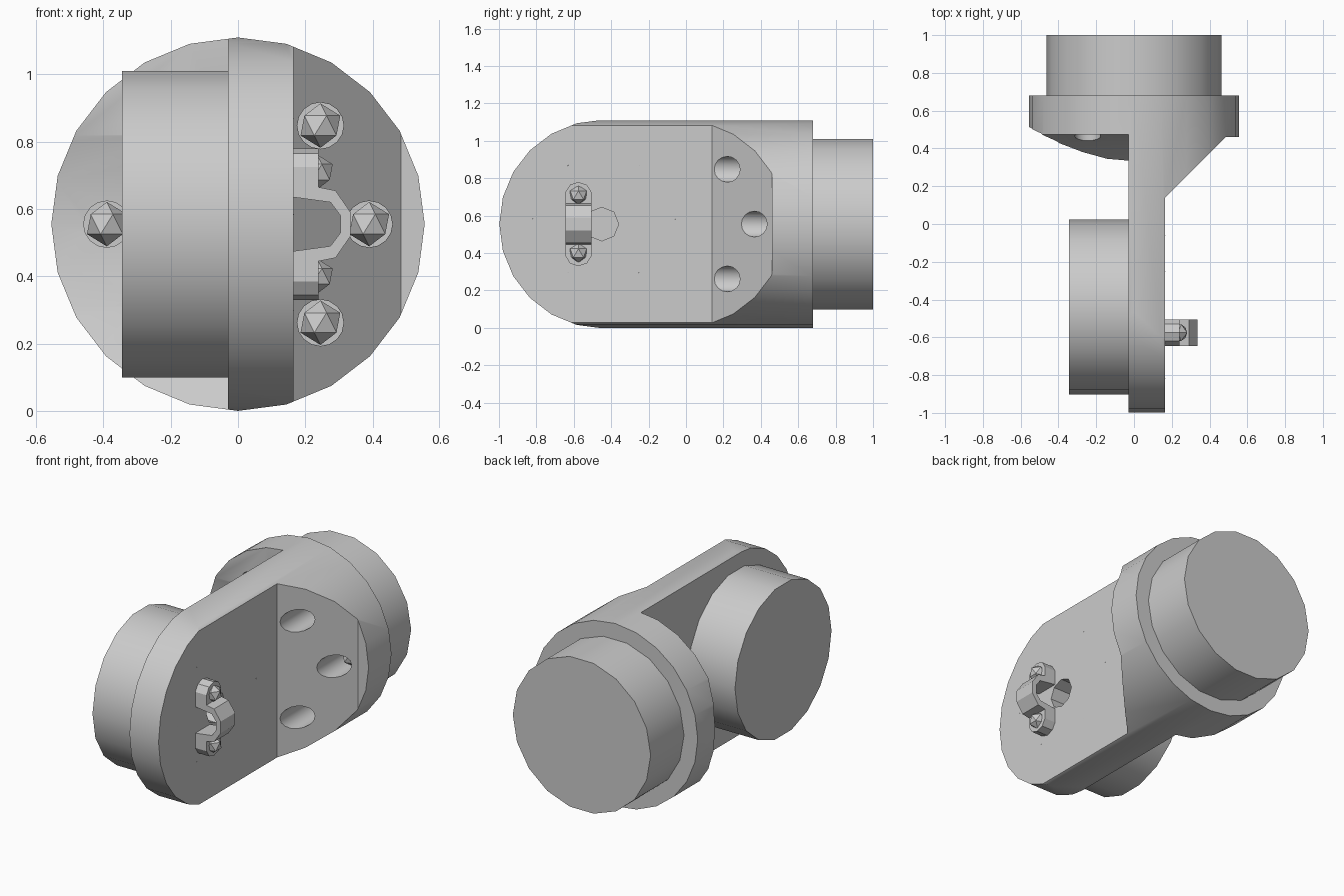
import bpy, bmesh, math
from mathutils import Matrix, Vector

if "Cube" in bpy.data.objects:
    bpy.data.objects.remove(bpy.data.objects["Cube"])

MID = 0.555      # height of both joint axes
PIVOT = -0.44    # y of the side joint axis
INNER, OUTER = -0.03, 0.165   # faces of the arm plate

grey = bpy.data.materials.new("light grey")
grey.use_nodes = True
colour = (0.6, 0.6, 0.6, 1)
grey.diffuse_color = colour
grey.node_tree.nodes["Principled BSDF"].inputs["Base Color"].default_value = colour


def finish(name, bm):
    bmesh.ops.recalc_face_normals(bm, faces=bm.faces)
    mesh = bpy.data.meshes.new(name)
    bm.to_mesh(mesh)
    bm.free()
    mesh.materials.append(grey)
    obj = bpy.data.objects.new(name, mesh)
    bpy.context.collection.objects.link(obj)
    return obj


def prism(name, points, offset):
    """Extrude a closed loop of 3D points along an offset."""
    bm = bmesh.new()
    face = bm.faces.new([bm.verts.new(p) for p in points])
    new = bmesh.ops.extrude_face_region(bm, geom=[face])["geom"]
    bmesh.ops.translate(bm, vec=offset, verts=[v for v in new if isinstance(v, bmesh.types.BMVert)])
    return finish(name, bm)


def rod(name, axis, start, end, a, b, radius, sides):
    """Cylinder along x (centred at y=a, z=b) or along y (centred at x=a, z=b)."""
    pts = []
    for i in range(sides):
        t = math.tau * i / sides
        u, z = a + radius * math.cos(t), b + radius * math.sin(t)
        pts.append((start, u, z) if axis == "x" else (u, start, z))
    step = end - start
    return prism(name, pts, (step, 0, 0) if axis == "x" else (0, step, 0))


def ball(name, centre, radius):
    bm = bmesh.new()
    bmesh.ops.create_icosphere(bm, subdivisions=1, radius=radius,
                               matrix=Matrix.Translation(Vector(centre)))
    return finish(name, bm)


def combine(obj, tool, operation="DIFFERENCE"):
    mod = obj.modifiers.new("cut", "BOOLEAN")
    mod.operation, mod.solver, mod.object = operation, "EXACT", tool
    bpy.context.view_layer.objects.active = obj
    bpy.ops.object.modifier_apply(modifier=mod.name)
    bpy.data.objects.remove(tool)


def smooth(obj):
    bpy.ops.object.select_all(action="DESELECT")
    obj.select_set(True)
    bpy.context.view_layer.objects.active = obj
    bpy.ops.object.shade_smooth_by_angle(angle=math.radians(25))


# Bracket: round bar with a rounded front end
bracket = rod("bracket", "y", -1.1, 0.68, 0, MID, 0.555, 24)
arc = [math.pi / 2 + math.pi * i / 12 for i in range(13)]
outline = [(-1, PIVOT + 0.558 * math.cos(t), MID + 0.558 * math.sin(t)) for t in arc]
outline += [(-1, 0.8, MID - 0.558), (-1, 0.8, MID + 0.558)]
combine(bracket, prism("end_shape", outline, (2, 0, 0)), "INTERSECT")

# Clearance on the side joint's half: round sweep plus an open upper part
combine(bracket, rod("sweep", "x", -1, INNER, PIVOT, MID, 0.953, 48))
slot = [(-1, -1.2, MID), (INNER, -1.2, MID), (INNER, 0.475, MID), (-1, 0.475, MID)]
combine(bracket, prism("slot", slot, (0, 0, 1)))

# Flat outer face with a sloped gusset up to the flange
slope = [(OUTER, -1.2), (OUTER, 0.14), (0.485, 0.46), (0.8, 0.46), (0.8, -1.2)]
combine(bracket, prism("gusset_cut", [(x, y, -0.5) for x, y in slope], (0, 0, 2.5)))

# Flange bolt holes, mirrored left and right, and the cable hole
bolts = [(s * x, MID + z) for s in (1, -1) for x, z in ((0.245, 0.293), (0.245, -0.293), (0.39, 0))]
for x, z in bolts:
    start = 0.1 if x > 0 else 0.2
    combine(bracket, rod("bolt_hole", "y", start, 0.6, x, z, 0.069, 16))
combine(bracket, rod("cable_hole", "x", 0.0, 0.4, -0.45, MID, 0.09, 8))
smooth(bracket)

for x, z in bolts:
    ball("flange_bolt", (x, 0.545, z), 0.066)

# Joint drums
smooth(rod("rear_drum", "y", 0.67, 1.0, 0, MID, 0.463, 18))
smooth(rod("side_drum", "x", -0.345, INNER + 0.01, PIVOT, MID, 0.463, 18))

# Bolt tips just breaking through the arm plate
for i in range(6):
    t = math.tau * i / 6
    ball("arm_bolt", (OUTER - 0.058, PIVOT + 0.38 * math.cos(t), MID + 0.33 * math.sin(t)), 0.066)

# Cable clip: an arch between two round-ended feet
outer = [(OUTER, 0.1), (0.24, 0.11), (0.29, 0.1), (0.335, 0.035)]
inner = [(0.305, 0.025), (0.275, 0.065), (OUTER, 0.08)]
loop = outer + [(x, -z) for x, z in reversed(outer)]
loop += [(x, -z) for x, z in reversed(inner)] + inner
prism("clip_arch", [(x, -0.645, MID + z) for x, z in loop], (0, 0.14, 0))
for s in (1, -1):
    foot = [(0.07, 0.085), (0.07, 0.17), (0.045, 0.21), (0, 0.225),
            (-0.045, 0.21), (-0.07, 0.17), (-0.07, 0.085)]
    prism("clip_foot", [(OUTER - 0.01, -0.575 + y, MID + s * z) for y, z in foot], (0.085, 0, 0))
    ball("clip_screw", (0.235, -0.575, MID + s * 0.155), 0.052)
